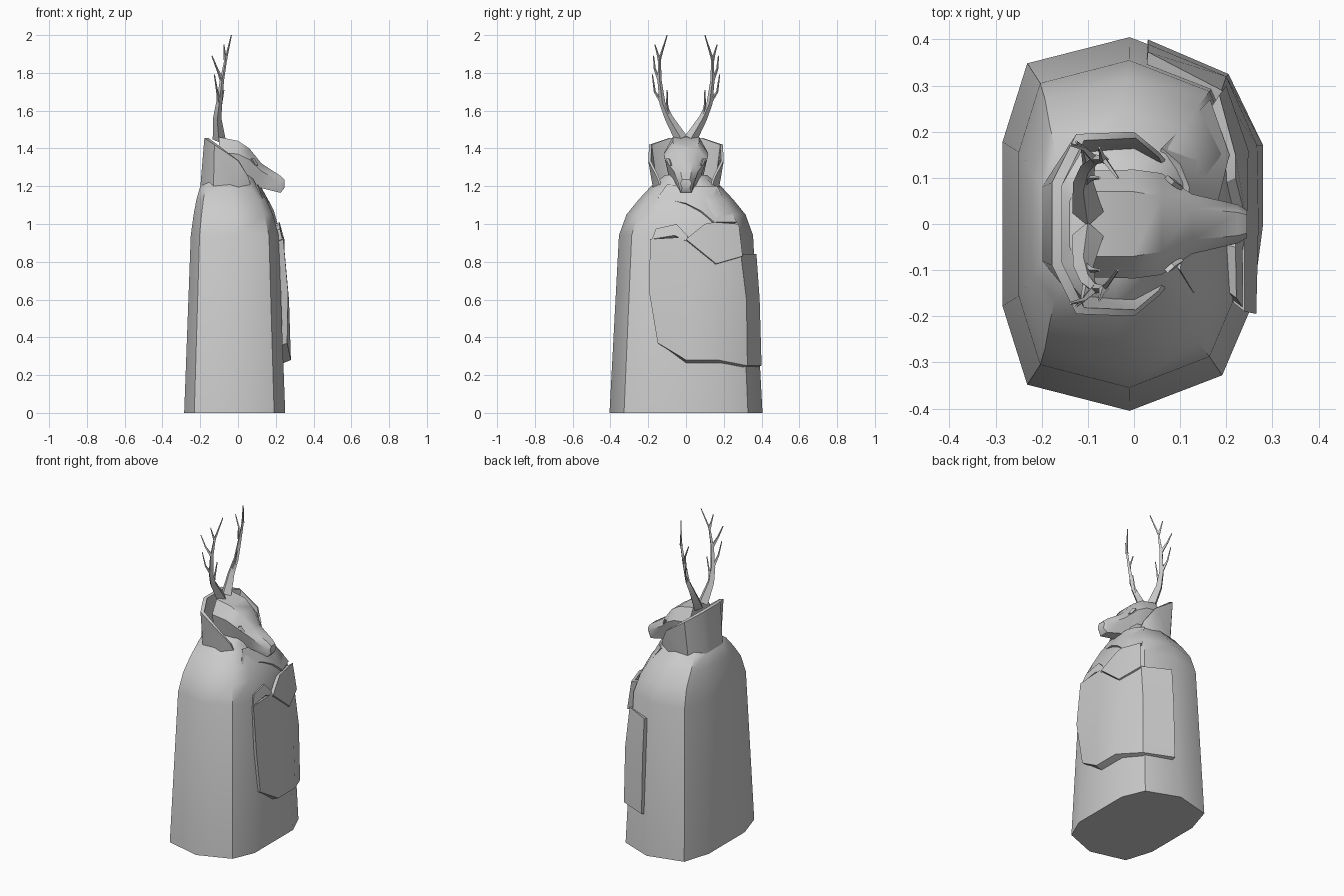
import bpy, bmesh, math
from mathutils import Vector

old = bpy.data.objects.get("Cube")
if old:
    bpy.data.objects.remove(old, do_unlink=True)

grey = bpy.data.materials.new("plain grey")
grey.use_nodes = True
grey.diffuse_color = (0.6, 0.6, 0.6, 1)
grey.node_tree.nodes["Principled BSDF"].inputs["Base Color"].default_value = (0.6, 0.6, 0.6, 1)


def finish(name, bm, angle=40):
    bmesh.ops.recalc_face_normals(bm, faces=bm.faces)
    mesh = bpy.data.meshes.new(name)
    bm.to_mesh(mesh)
    bm.free()
    mesh.materials.append(grey)
    obj = bpy.data.objects.new(name, mesh)
    bpy.context.collection.objects.link(obj)
    bpy.ops.object.select_all(action='DESELECT')
    obj.select_set(True)
    bpy.context.view_layer.objects.active = obj
    bpy.ops.object.shade_smooth_by_angle(angle=math.radians(angle))
    return obj


def bridge(bm, rings):
    """Join closed rings of points into a capped skin."""
    loops = [[bm.verts.new(p) for p in ring] for ring in rings]
    n = len(loops[0])
    for a, b in zip(loops, loops[1:]):
        for i in range(n):
            j = (i + 1) % n
            bm.faces.new((a[i], a[j], b[j], b[i]))
    bm.faces.new(loops[0])
    bm.faces.new(loops[-1])


def mirrored(half):
    return half + [(a, -b) for a, b in reversed(half)]


def slab(name, columns, shrink=0.86):
    """Cloth piece: each column is a ring running up the outside and down inside the body."""
    rings = []
    for col in columns:
        inner = [(x * shrink, y * shrink, z - 0.015) for x, y, z in reversed(col)]
        rings.append(col + inner)
    bm = bmesh.new()
    bridge(bm, rings)
    return finish(name, bm, 30)


# Cloaked body: ten-sided rings (height, back, front, half width)
outline = mirrored([(1, .47), (.78, .81), (.03, 1), (-.8, .86), (-1, .44)])
levels = [(0, -.285, .25, .405), (.94, -.25, .215, .355), (1.05, -.235, .185, .315),
          (1.13, -.22, .15, .25), (1.2, -.2, .1, .185), (1.26, -.14, .07, .11)]
bm = bmesh.new()
bridge(bm, [[((lo + hi) / 2 + u * (hi - lo) / 2, v * w, z) for u, v in outline]
            for z, lo, hi, w in levels])
finish("cloaked_body", bm)

# Head: sections along x (x, top, top width, middle, middle width, bottom, bottom width)
sections = [(-.1, 1.46, .07, 1.38, .115, 1.2, .08), (0, 1.44, .07, 1.37, .118, 1.2, .08),
            (.06, 1.4, .06, 1.34, .11, 1.2, .06), (.125, 1.32, .035, 1.28, .065, 1.19, .04),
            (.225, 1.255, .025, 1.22, .042, 1.165, .03), (.245, 1.235, .02, 1.215, .03, 1.19, .02)]
bm = bmesh.new()
bridge(bm, [[(x, y, z) for z, y in mirrored([(zt, wt), (zm, wm), (zb, wb)])]
            for x, zt, wt, zm, wm, zb, wb in sections])
finish("head", bm)

# Eyes: small thin almond plates on the cheeks
for side, label in ((1, "left"), (-1, "right")):
    bm = bmesh.new()
    almond = [(.07, .103, 1.345), (.085, .089, 1.345), (.105, .076, 1.31), (.09, .09, 1.312)]
    bridge(bm, [[(x + d, side * (y + d), z + d / 2) for x, y, z in almond] for d in (-.004, .003)])
    finish(label + "_eye", bm)

# Tall open collar
half = [((-.2, .08, 1.19), (-.178, .09, 1.455)), ((-.13, .165, 1.19), (-.125, .195, 1.42)),
        ((0, .175, 1.19), (0, .2, 1.335)), ((.075, .13, 1.18), (.055, .155, 1.25))]
path = [tuple((x, -y, z) for x, y, z in pair) for pair in reversed(half)] + half
bm = bmesh.new()
rings = []
for low, high in path:
    rings.append([low, high, (high[0] * .9 + .004, high[1] * .93, high[2]),
                  (low[0] * .9, low[1] * .92, low[2])])
bridge(bm, rings)
finish("collar", bm, 35)

# Folded cloth over the chest
slab("front_panel", [
    [(.26, -.15, .37), (.265, -.195, .64), (.24, -.19, .92)],
    [(.28, 0, .28), (.27, 0, .6), (.24, -.02, .93)],
    [(.28, .17, .28), (.267, .17, .6), (.242, .14, .8)],
    [(.205, .325, .25), (.2, .32, .6), (.19, .29, .84)],
    [(.03, .4, .25), (.03, .39, .6), (.03, .373, .84)]])
slab("upper_fold", [
    [(.235, -.18, .92), (.222, -.16, .975)],
    [(.235, -.06, .94), (.22, -.05, 1)],
    [(.245, 0, .91), (.225, .01, .935)]])
slab("side_fold", [
    [(.245, 0, .92), (.22, .1, 1)],
    [(.248, .16, .79), (.22, .15, 1.01)],
    [(.2, .3, .83), (.185, .28, 1)]])
slab("neck_mantle", [
    [(.13, -.15, 1.14), (.1, -.1, 1.21)],
    [(.17, 0, 1.11), (.115, 0, 1.2)],
    [(.19, .08, 1.07), (.12, .08, 1.2)],
    [(.207, .15, 1.01), (.1, .13, 1.2)],
    [(.165, .27, 1.01), (.06, .165, 1.2)]])


# Antlers: four-sided tapering branches
def branch(bm, points, start, end):
    pts = [Vector(p) for p in points]
    rings = []
    for i, p in enumerate(pts):
        d = (pts[min(i + 1, len(pts) - 1)] - pts[max(i - 1, 0)]).normalized()
        u = d.cross(Vector((1, 0, 0))).normalized()
        v = d.cross(u)
        r = start + (end - start) * (i / (len(pts) - 1)) ** .6
        rings.append([p + u * r, p + v * r, p - u * r, p - v * r])
    bridge(bm, rings)


beam = [(-.1, .025, 1.45), (-.11, .09, 1.56), (-.1, .125, 1.64), (-.085, .14, 1.76),
        (-.065, .14, 1.87), (-.035, .1, 2)]
tines = [[beam[4], (-.07, .15, 1.9), (-.075, .165, 1.95)],
         [beam[2], (-.11, .165, 1.7), (-.125, .178, 1.79)],
         [beam[3], (-.11, .165, 1.82), (-.138, .172, 1.89)],
         [beam[1], (-.09, .1, 1.63), (-.075, .1, 1.71)]]
for side, label in ((1, "left"), (-1, "right")):
    bm = bmesh.new()
    for pts, thick in [(beam, .034)] + [(t, .011) for t in tines]:
        branch(bm, [(x, side * y, z) for x, y, z in pts], thick, .003)
    finish(label + "_antler", bm)
